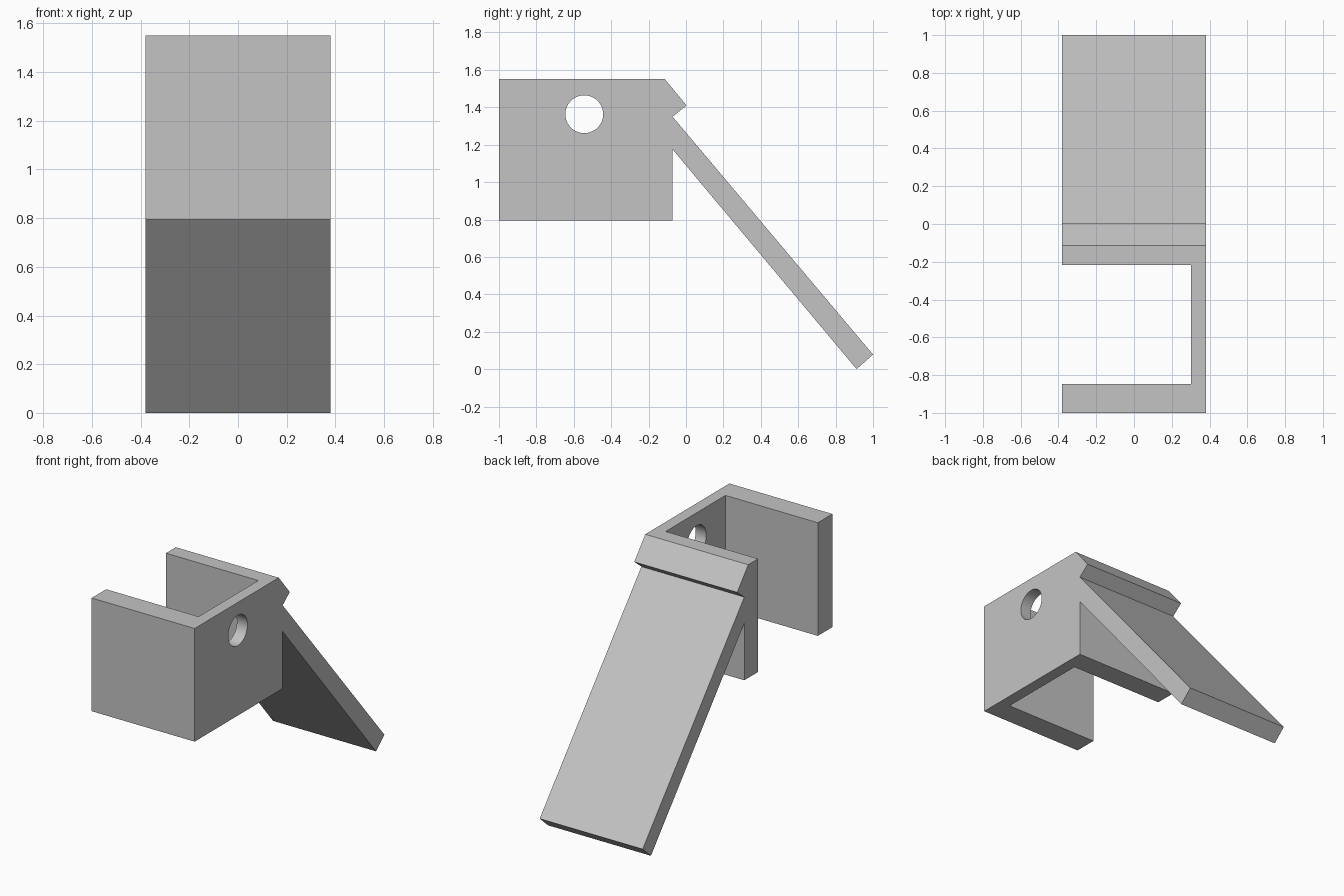
import bpy
import bmesh
import math

cube = bpy.data.objects.get("Cube")
if cube:
    bpy.data.objects.remove(cube, do_unlink=True)

HALF_WIDTH = 0.38

grey = bpy.data.materials.new("light grey")
grey.use_nodes = True
colour = (0.55, 0.55, 0.55, 1)
grey.diffuse_color = colour
grey.node_tree.nodes["Principled BSDF"].inputs["Base Color"].default_value = colour


def prism(name, profile, x0, x1):
    """Extrude a closed (y, z) profile from x0 to x1."""
    bm = bmesh.new()
    face = bm.faces.new([bm.verts.new((x0, y, z)) for y, z in profile])
    ext = bmesh.ops.extrude_face_region(bm, geom=[face])
    verts = [g for g in ext["geom"] if isinstance(g, bmesh.types.BMVert)]
    bmesh.ops.translate(bm, verts=verts, vec=(x1 - x0, 0, 0))
    bmesh.ops.recalc_face_normals(bm, faces=bm.faces)
    mesh = bpy.data.meshes.new(name)
    bm.to_mesh(mesh)
    bm.free()
    mesh.materials.append(grey)
    obj = bpy.data.objects.new(name, mesh)
    bpy.context.collection.objects.link(obj)
    return obj


def cut(target, cutter):
    """Subtract the cutter from the target and discard it."""
    cutter.hide_render = True
    mod = target.modifiers.new("cut", "BOOLEAN")
    mod.operation = "DIFFERENCE"
    mod.solver = "EXACT"
    mod.object = cutter
    bpy.ops.object.select_all(action="DESELECT")
    target.select_set(True)
    bpy.context.view_layer.objects.active = target
    bpy.ops.object.modifier_apply(modifier=mod.name)
    bpy.data.objects.remove(cutter, do_unlink=True)


# Solid block with the lip, notch and sloping arm in one side profile
bracket = prism("clip_bracket", [
    (-1, 0.795), (-0.072, 0.795), (-0.072, 1.175),
    (0.912, 0), (1, 0.078), (-0.072, 1.35),
    (0.003, 1.41), (-0.113, 1.55), (-1, 1.55),
], -HALF_WIDTH, HALF_WIDTH)

# Channel open at the side, top and bottom, leaving a U-shaped clip
cut(bracket, prism("channel_cutter", [
    (-0.847, 0.5), (-0.217, 0.5), (-0.217, 2), (-0.847, 2),
], -1, 0.302))

# Round hole through the side wall
sides = 64
angles = [math.tau * i / sides for i in range(sides)]
cut(bracket, prism("hole_cutter", [
    (-0.544 + 0.101 * math.cos(a), 1.363 + 0.101 * math.sin(a)) for a in angles
], 0.2, 0.5))

bpy.ops.object.shade_smooth_by_angle(angle=math.radians(30))
